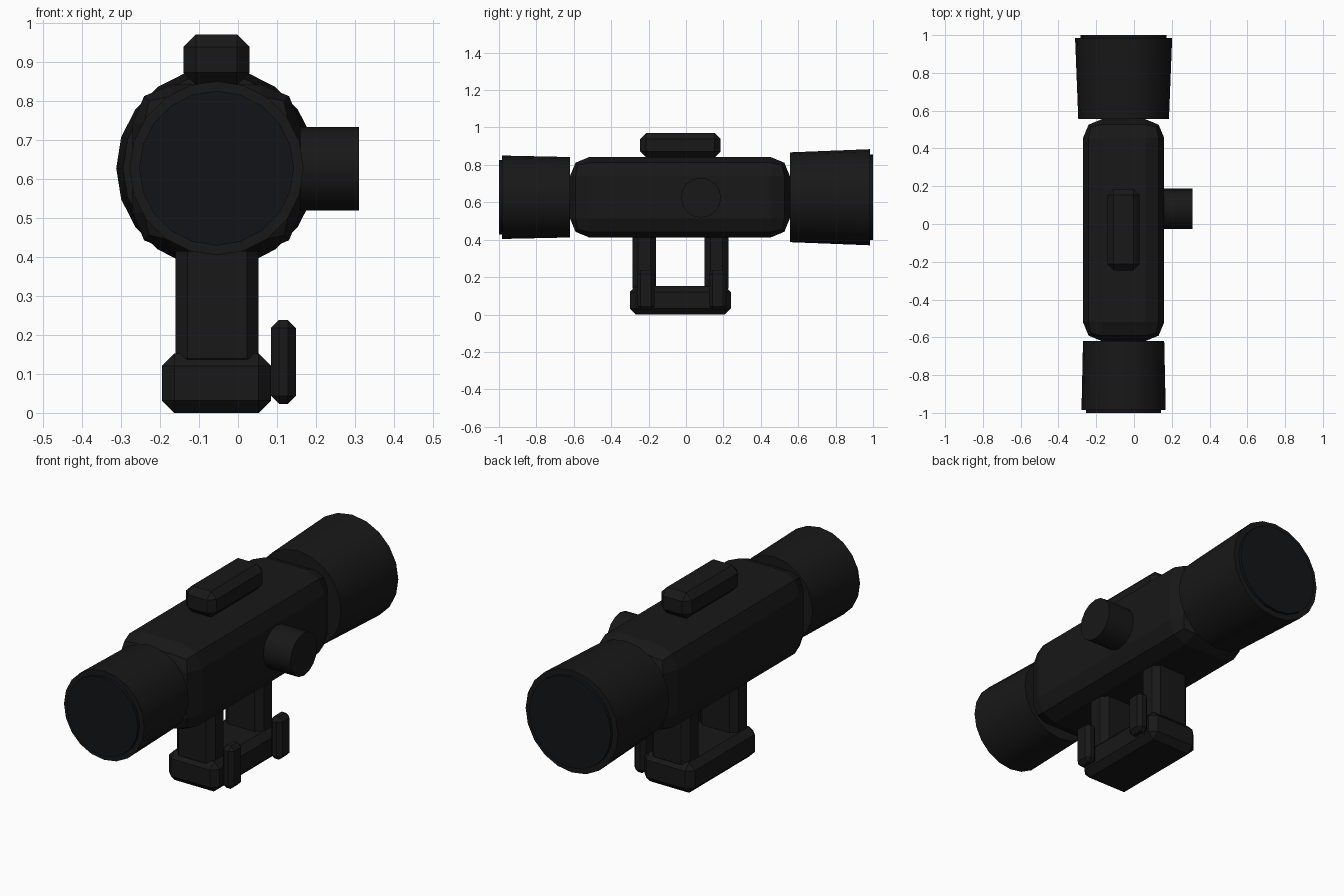
import bpy, bmesh, math
from mathutils import Matrix, Vector

if "Cube" in bpy.data.objects:
    bpy.data.objects.remove(bpy.data.objects["Cube"])

CX, CZ = -0.055, 0.627   # optical axis


def material(name, color):
    m = bpy.data.materials.new(name)
    m.diffuse_color = (*color, 1)
    m.use_nodes = True
    m.node_tree.nodes["Principled BSDF"].inputs["Base Color"].default_value = m.diffuse_color
    return m


BLACK = material("black_metal", (0.009, 0.009, 0.009))
GLASS = material("dark_glass", (0.006, 0.007, 0.009))


def finish(name, bm, mat):
    bmesh.ops.recalc_face_normals(bm, faces=bm.faces)
    mesh = bpy.data.meshes.new(name)
    bm.to_mesh(mesh)
    bm.free()
    mesh.materials.append(mat)
    ob = bpy.data.objects.new(name, mesh)
    bpy.context.collection.objects.link(ob)
    return ob


def block(name, x, y, z, bevel, segments=1):
    """Box between the given (min, max) ranges with bevelled edges."""
    bm = bmesh.new()
    size = [b - a for a, b in (x, y, z)]
    mid = [(a + b) / 2 for a, b in (x, y, z)]
    bmesh.ops.create_cube(bm, size=1, matrix=Matrix.Translation(mid) @ Matrix.Diagonal((*size, 1)))
    bmesh.ops.bevel(bm, geom=bm.edges[:], offset=bevel, segments=segments,
                    profile=0.5, affect='EDGES')
    return finish(name, bm, BLACK)


def tube(name, start, end, r1, r2, sides, mat=BLACK):
    """Capped cone from start to end with radius r1 to r2."""
    a, b = Vector(start), Vector(end)
    d = b - a
    turn = Matrix.Rotation(-math.pi / 2, 4, 'X') if abs(d.y) > abs(d.x) \
        else Matrix.Rotation(math.pi / 2, 4, 'Y')
    bm = bmesh.new()
    bmesh.ops.create_cone(bm, cap_ends=True, segments=sides, radius1=r1, radius2=r2,
                          depth=d.length, matrix=Matrix.Translation((a + b) / 2) @ turn)
    ob = finish(name, bm, mat)
    bpy.ops.object.select_all(action='DESELECT')
    ob.select_set(True)
    bpy.context.view_layer.objects.active = ob
    bpy.ops.object.shade_smooth_by_angle(angle=math.radians(30))
    return ob


# Main housing with rounded edges
block("housing", (-0.27, 0.16), (-0.62, 0.555), (0.413, 0.841), 0.1, 2)

# Eyepiece, objective bell and their glass
tube("eyepiece", (CX, -0.985, CZ), (CX, -0.62, CZ), 0.223, 0.215, 20)
tube("front_lens", (CX, -1.0, CZ), (CX, -0.97, CZ), 0.198, 0.198, 20, GLASS)
tube("objective_bell", (CX, 0.555, CZ), (CX, 0.985, CZ), 0.240, 0.257, 20)
tube("rear_lens", (CX, 0.97, CZ), (CX, 1.0, CZ), 0.228, 0.228, 20, GLASS)

# Adjustment knob on the side and raised cover on top
tube("side_knob", (0.10, 0.08, 0.625), (0.31, 0.08, 0.625), 0.107, 0.107, 16)
block("top_cover", (-0.14, 0.03), (-0.245, 0.185), (0.84, 0.97), 0.032)

# Mount: base plate, two posts and two clamp levers
block("mount_base", (-0.195, 0.085), (-0.30, 0.24), (0.0, 0.152), 0.032)
for label, y in (("front", -0.223), ("rear", 0.163)):
    block(label + "_post", (-0.16, 0.053), (y - 0.063, y + 0.063), (0.11, 0.47), 0.03)
for label, y in (("front", -0.215), ("rear", 0.17)):
    block(label + "_lever", (0.085, 0.148), (y - 0.047, y + 0.047), (0.023, 0.238), 0.02)
